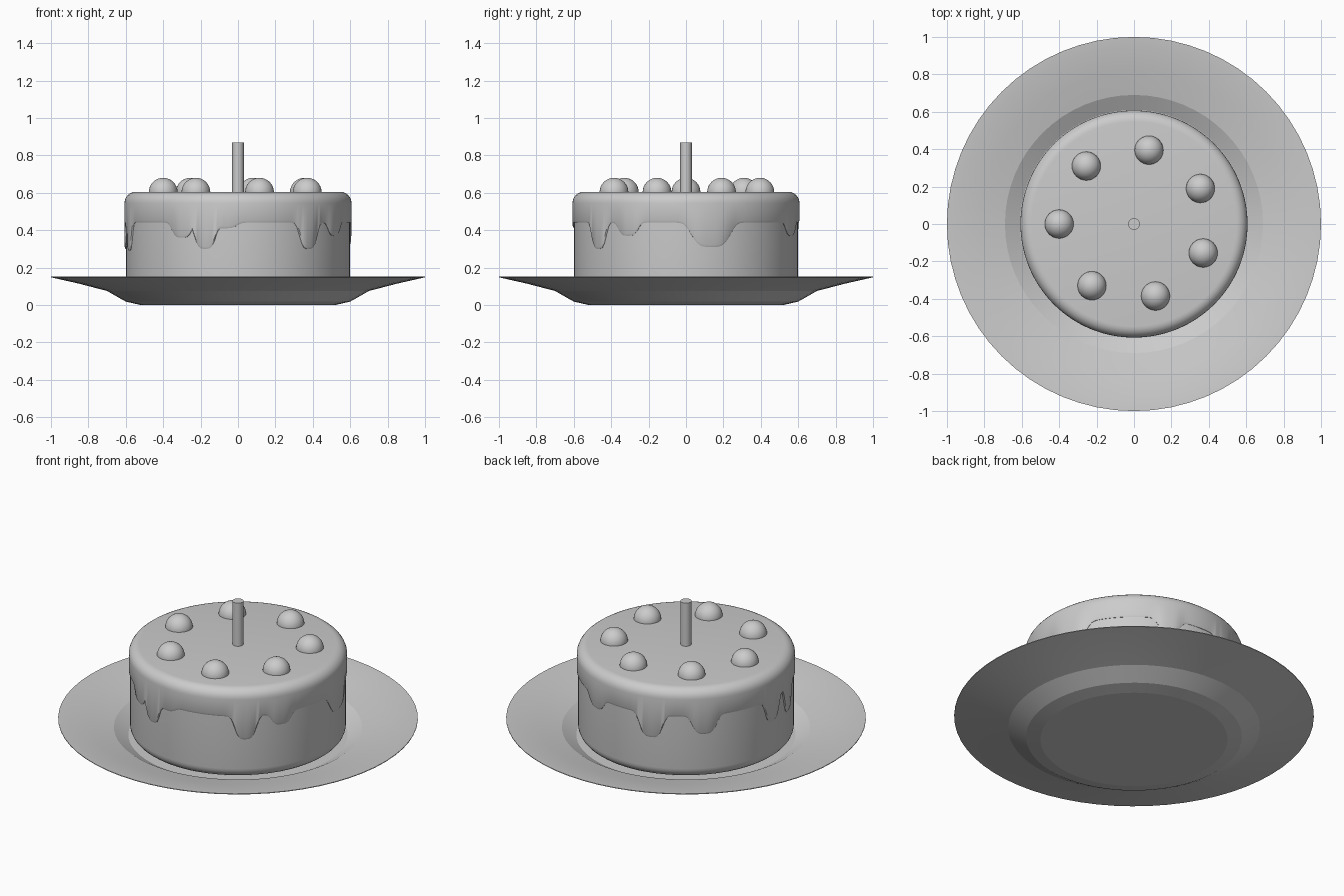
import bpy, bmesh, math

if "Cube" in bpy.data.objects:
    bpy.data.objects.remove(bpy.data.objects["Cube"])

def finish(bm, name, angle=35):
    bmesh.ops.remove_doubles(bm, verts=bm.verts, dist=1e-5)
    bmesh.ops.recalc_face_normals(bm, faces=bm.faces)
    me = bpy.data.meshes.new(name)
    bm.to_mesh(me)
    bm.free()
    ob = bpy.data.objects.new(name, me)
    bpy.context.collection.objects.link(ob)
    bpy.context.view_layer.objects.active = ob
    ob.select_set(True)
    bpy.ops.object.shade_smooth_by_angle(angle=math.radians(angle))
    ob.select_set(False)
    return ob

def lathe(name, profile, seg=64, angle=35):
    """profile(theta in degrees) returns a list of (r, z) from axis to axis."""
    bm = bmesh.new()
    rings = []
    for i in range(seg):
        a = 2 * math.pi * i / seg
        rings.append([bm.verts.new((r * math.cos(a), r * math.sin(a), z))
                      for r, z in profile(math.degrees(a))])
    for i in range(seg):
        p, q = rings[i], rings[(i + 1) % seg]
        for k in range(len(p) - 1):
            bm.faces.new((p[k], q[k], q[k + 1], p[k + 1]))
    return finish(bm, name, angle)

def arc(cr, cz, rad, a0, a1, n=6):
    return [(cr + rad * math.cos(math.radians(a0 + (a1 - a0) * i / n)),
             cz + rad * math.sin(math.radians(a0 + (a1 - a0) * i / n))) for i in range(n + 1)]

# plate
plate = [(0, 0), (0.52, 0), (0.6, 0.018), (0.7, 0.075), (0.85, 0.114), (1.0, 0.148),
         (1.0, 0.152), (0.95, 0.148), (0.82, 0.124), (0.69, 0.095), (0.61, 0.05), (0, 0.05)]
lathe("plate", lambda t: plate, angle=12)

# sponge body with rounded lower edge
sponge = [(0, 0.058)] + arc(0.54, 0.118, 0.06, -90, 0) + [(0.6, 0.54), (0.55, 0.58), (0, 0.58)]
lathe("sponge", lambda t: sponge, seg=96)

# icing drips: (angle, lowest z, half width in degrees)
drips = [(-120, 0.36, 8), (-107, 0.30, 8), (-97, 0.41, 9), (-51, 0.30, 8), (-31, 0.37, 8),
         (13, 0.31, 14), (69, 0.37, 9), (106, 0.30, 9), (135, 0.33, 9), (178, 0.30, 8),
         (195, 0.29, 7)]

def edge_z(t):
    z = 0.44
    for a, low, w in drips:
        d = abs((t - a + 180) % 360 - 180) / w
        z = min(z, 0.44 - (0.44 - low) * math.exp(-d ** 4 * 2.5))
    return z

def icing(t):
    e = edge_z(t)
    return ([(0, 0.57), (0.59, 0.535), (0.59, e), (0.602, e), (0.607, e + 0.012)]
            + arc(0.547, 0.545, 0.06, 0, 90) + [(0, 0.605)])

lathe("icing", icing, seg=240, angle=40)

# berries in a ring
for i, (x, y) in enumerate([(0.08, 0.395), (0.355, 0.19), (0.37, -0.155), (0.115, -0.385),
                            (-0.225, -0.33), (-0.4, 0.0), (-0.255, 0.31)]):
    bm = bmesh.new()
    bmesh.ops.create_uvsphere(bm, u_segments=32, v_segments=16, radius=0.077)
    bmesh.ops.translate(bm, verts=bm.verts, vec=(x, y, 0.603))
    finish(bm, f"berry_{i + 1}")

# candle
lathe("candle", lambda t: [(0, 0.59), (0.031, 0.59), (0.031, 0.87), (0, 0.87)], seg=32)
